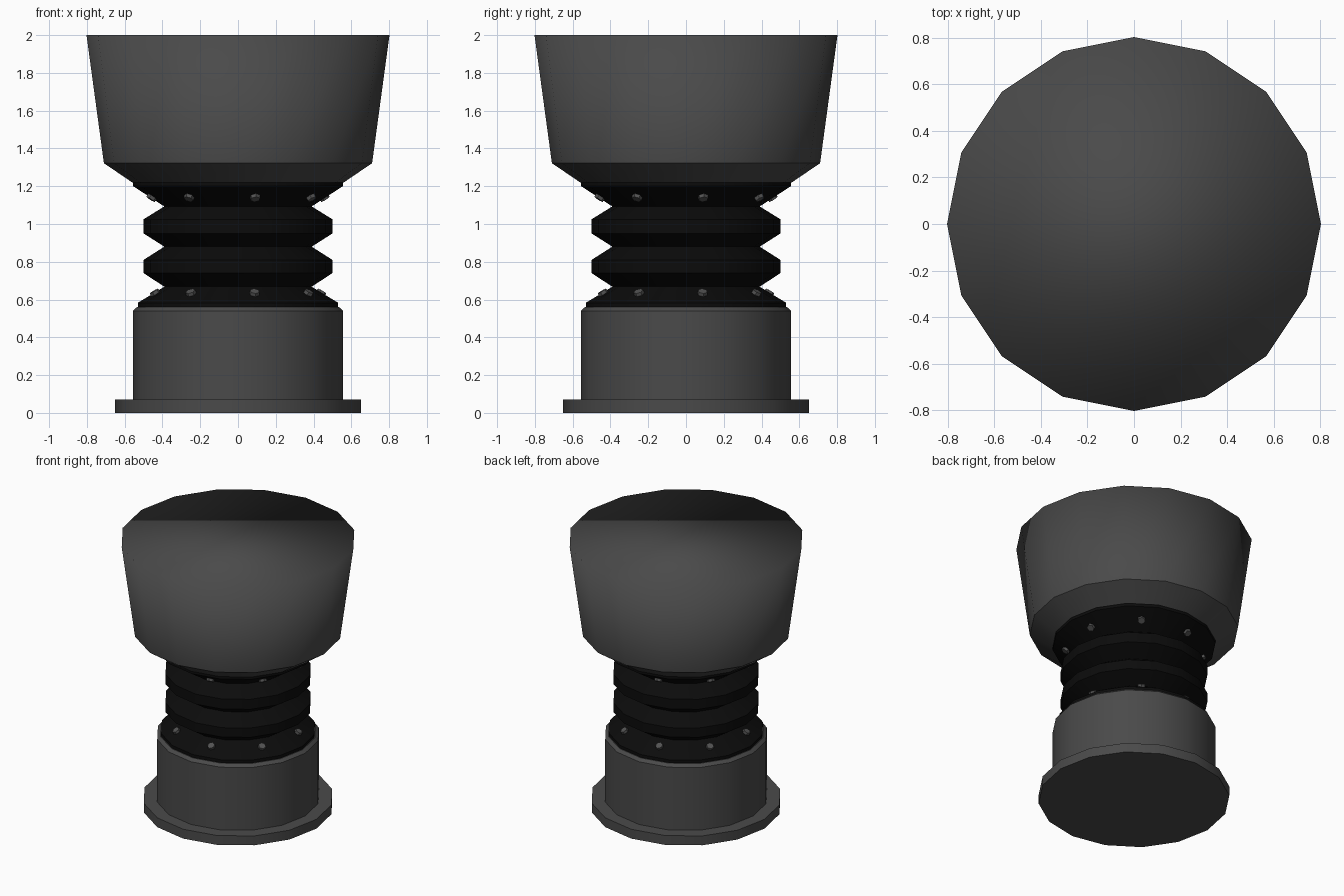
import bpy, bmesh, math
from mathutils import Matrix, Vector

if "Cube" in bpy.data.objects:
    bpy.data.objects.remove(bpy.data.objects["Cube"])

SIDES = 16


def material(name, value):
    m = bpy.data.materials.new(name)
    m.diffuse_color = (value, value, value, 1)
    m.use_nodes = True
    m.node_tree.nodes["Principled BSDF"].inputs["Base Color"].default_value = m.diffuse_color
    return m


grey = material("dark grey metal", 0.068)
black = material("black rubber", 0.0035)
bolt_grey = material("bolt grey", 0.085)


def finish(bm, name, mat, blend_all=False):
    bmesh.ops.recalc_face_normals(bm, faces=bm.faces)
    mesh = bpy.data.meshes.new(name)
    bm.to_mesh(mesh)
    bm.free()
    mesh.materials.append(mat)
    ob = bpy.data.objects.new(name, mesh)
    bpy.context.collection.objects.link(ob)
    bpy.ops.object.select_all(action='DESELECT')
    ob.select_set(True)
    bpy.context.view_layer.objects.active = ob
    if blend_all:
        bpy.ops.object.shade_smooth()
    else:
        bpy.ops.object.shade_smooth_by_angle(angle=math.radians(30))
    return ob


def lathe(name, profile, mat, bottom=True, top=True, blend_all=False):
    """Turn (radius, z) points into a 16-sided solid with corners on the axes."""
    bm = bmesh.new()
    rings = []
    for r, z in profile:
        rings.append([bm.verts.new((r * math.cos(a), r * math.sin(a), z))
                      for a in (math.tau * i / SIDES for i in range(SIDES))])
    for lo, hi in zip(rings, rings[1:]):
        for i in range(SIDES):
            j = (i + 1) % SIDES
            bm.faces.new((lo[i], lo[j], hi[j], hi[i]))
    if bottom:
        bm.faces.new(rings[0][::-1])
    if top:
        bm.faces.new(rings[-1])
    return finish(bm, name, mat, blend_all)


# Base: flat flange and drum with a bevelled rim
lathe("base_flange", [(0.65, 0), (0.65, 0.07)], grey)
lathe("base_drum", [(0.557, 0.07), (0.557, 0.54), (0.535, 0.56)], grey, bottom=False)

# Rubber bellows with a sloped collar at each end
lathe("bellows", [(0.53, 0.56), (0.53, 0.583), (0.39, 0.668),
                  (0.50, 0.74), (0.50, 0.81), (0.39, 0.88),
                  (0.50, 0.95), (0.50, 1.025), (0.39, 1.093),
                  (0.555, 1.20), (0.555, 1.222)], black)

# Head: sloped neck, then a flared knob whose rim shades softly into the top
lathe("head_neck", [(0.56, 1.22), (0.71, 1.322)], grey, top=False)
lathe("head_knob", [(0.71, 1.322), (0.802, 2.0)], grey, bottom=False, blend_all=True)


def bolt_ring(name, radius, z, slope):
    """Eight hexagonal bolts set square to a sloped collar."""
    bm = bmesh.new()
    for k in range(8):
        a = math.radians(-78.75 + 45 * k)
        out = Vector((math.cos(a) * slope[0], math.sin(a) * slope[0], slope[1])).normalized()
        pos = Vector((radius * math.cos(a), radius * math.sin(a), z))
        mat = Matrix.Translation(pos) @ out.to_track_quat('Z', 'Y').to_matrix().to_4x4()
        bmesh.ops.create_cone(bm, cap_ends=True, segments=6, radius1=0.03,
                              radius2=0.026, depth=0.035, matrix=mat)
    return finish(bm, name, bolt_grey)


bolt_ring("lower_bolts", 0.445, 0.63, (0.085, 0.14))
bolt_ring("upper_bolts", 0.463, 1.145, (0.107, -0.165))
